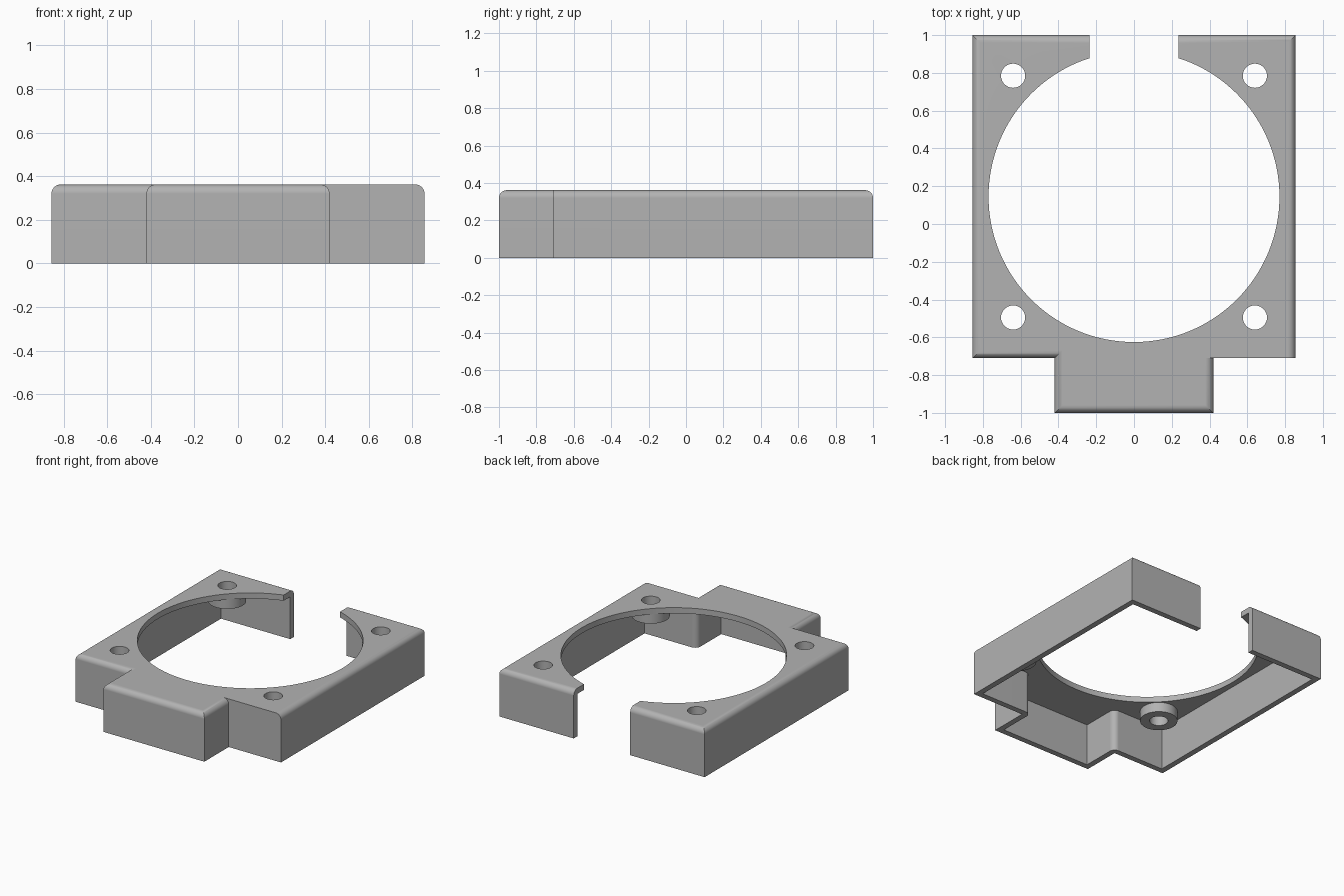
import bpy, bmesh
from math import sin, cos, pi, radians

cube = bpy.data.objects.get("Cube")
if cube:
    bpy.data.objects.remove(cube, do_unlink=True)

# Main dimensions
HALF, TAB = 0.855, 0.42            # half widths of body and front tab
FRONT, STEP, BACK = -1.0, -0.71, 1.0
TOP, WALL, FILLET = 0.362, 0.043, 0.042
BORE_Y, BORE_R = 0.145, 0.77
HOLE_R, BOSS_R, BOSS_Z = 0.064, 0.13, 0.245
HOLES = [(sx * 0.64, BORE_Y + sy * 0.64) for sx in (-1, 1) for sy in (-1, 1)]

grey = bpy.data.materials.new("plain grey")
grey.use_nodes = True
grey.diffuse_color = (0.45, 0.45, 0.45, 1)
grey.node_tree.nodes["Principled BSDF"].inputs["Base Color"].default_value = (0.45, 0.45, 0.45, 1)


def loft(name, rings):
    """Closed solid from matching rings of 3D points, bottom to top."""
    bm = bmesh.new()
    rows = [[bm.verts.new(p) for p in ring] for ring in rings]
    n = len(rows[0])
    for low, high in zip(rows, rows[1:]):
        for i in range(n):
            j = (i + 1) % n
            bm.faces.new((low[i], low[j], high[j], high[i]))
    bm.faces.new(rows[0][::-1])
    bm.faces.new(rows[-1])
    bmesh.ops.recalc_face_normals(bm, faces=bm.faces)
    mesh = bpy.data.meshes.new(name)
    bm.to_mesh(mesh)
    bm.free()
    obj = bpy.data.objects.new(name, mesh)
    bpy.context.collection.objects.link(obj)
    mesh.materials.append(grey)
    return obj


def prism(name, outline, z0, z1):
    return loft(name, [[(x, y, z) for x, y in outline] for z in (z0, z1)])


def cylinder(name, x, y, r, z0, z1, sides):
    ring = [(x + r * cos(2 * pi * i / sides), y + r * sin(2 * pi * i / sides)) for i in range(sides)]
    return prism(name, ring, z0, z1)


def outer_outline(i):
    # Every edge moves inward by i except the right-hand step, which stays square
    return [(-TAB + i, FRONT + i), (TAB - i, FRONT + i), (TAB - i, STEP),
            (HALF - i, STEP), (HALF - i, BACK - i), (-HALF + i, BACK - i),
            (-HALF + i, STEP + i), (-TAB + i, STEP + i)]


def combine(obj, tool, operation):
    mod = obj.modifiers.new(tool.name, "BOOLEAN")
    mod.operation, mod.solver, mod.object = operation, "EXACT", tool
    tool.hide_render = True
    tools.append(tool)


tools = []

# Outer body with rounded top rim
rings = [[(x, y, 0) for x, y in outer_outline(0)]]
STEPS = 8
for k in range(STEPS + 1):
    a = pi / 2 * k / STEPS
    z = TOP - FILLET + FILLET * sin(a)
    rings.append([(x, y, z) for x, y in outer_outline(FILLET * (1 - cos(a)))])
housing = loft("housing", rings)

# Hollow underside, rounded around the step corners
side = [(TAB - WALL, FRONT + WALL)]
for k in range(9):
    a = pi - pi / 2 * k / 8
    side.append((TAB + WALL * cos(a), STEP + WALL * sin(a)))
side += [(HALF - WALL, STEP + WALL), (HALF - WALL, BACK - WALL)]
cavity = side + [(-x, y) for x, y in reversed(side)]
combine(housing, prism("cavity_cutter", cavity, -0.1, TOP - WALL), "DIFFERENCE")

# Screw bosses under the top plate
for x, y in HOLES:
    combine(housing, cylinder("boss", x, y, BOSS_R, BOSS_Z, TOP - WALL / 2, 40), "UNION")

# Large bore, screw holes and rear gap
combine(housing, cylinder("bore_cutter", 0, BORE_Y, BORE_R, 0.2, 0.5, 128), "DIFFERENCE")
for x, y in HOLES:
    combine(housing, cylinder("hole_cutter", x, y, HOLE_R, 0.1, 0.5, 32), "DIFFERENCE")
gap = [(-0.235, 0.5), (0.235, 0.5), (0.235, 1.2), (-0.235, 1.2)]
combine(housing, prism("gap_cutter", gap, -0.2, 0.6), "DIFFERENCE")

# Apply the cuts and remove the tools
graph = bpy.context.evaluated_depsgraph_get()
result = bpy.data.meshes.new_from_object(housing.evaluated_get(graph))
housing.modifiers.clear()
housing.data = result
for tool in tools:
    bpy.data.objects.remove(tool, do_unlink=True)

# Smooth curved faces, keep flat faces flat
bpy.ops.object.select_all(action="DESELECT")
housing.select_set(True)
bpy.context.view_layer.objects.active = housing
bpy.ops.object.shade_smooth_by_angle(angle=radians(30))
weighted = housing.modifiers.new("even_shading", "WEIGHTED_NORMAL")
weighted.keep_sharp = True
